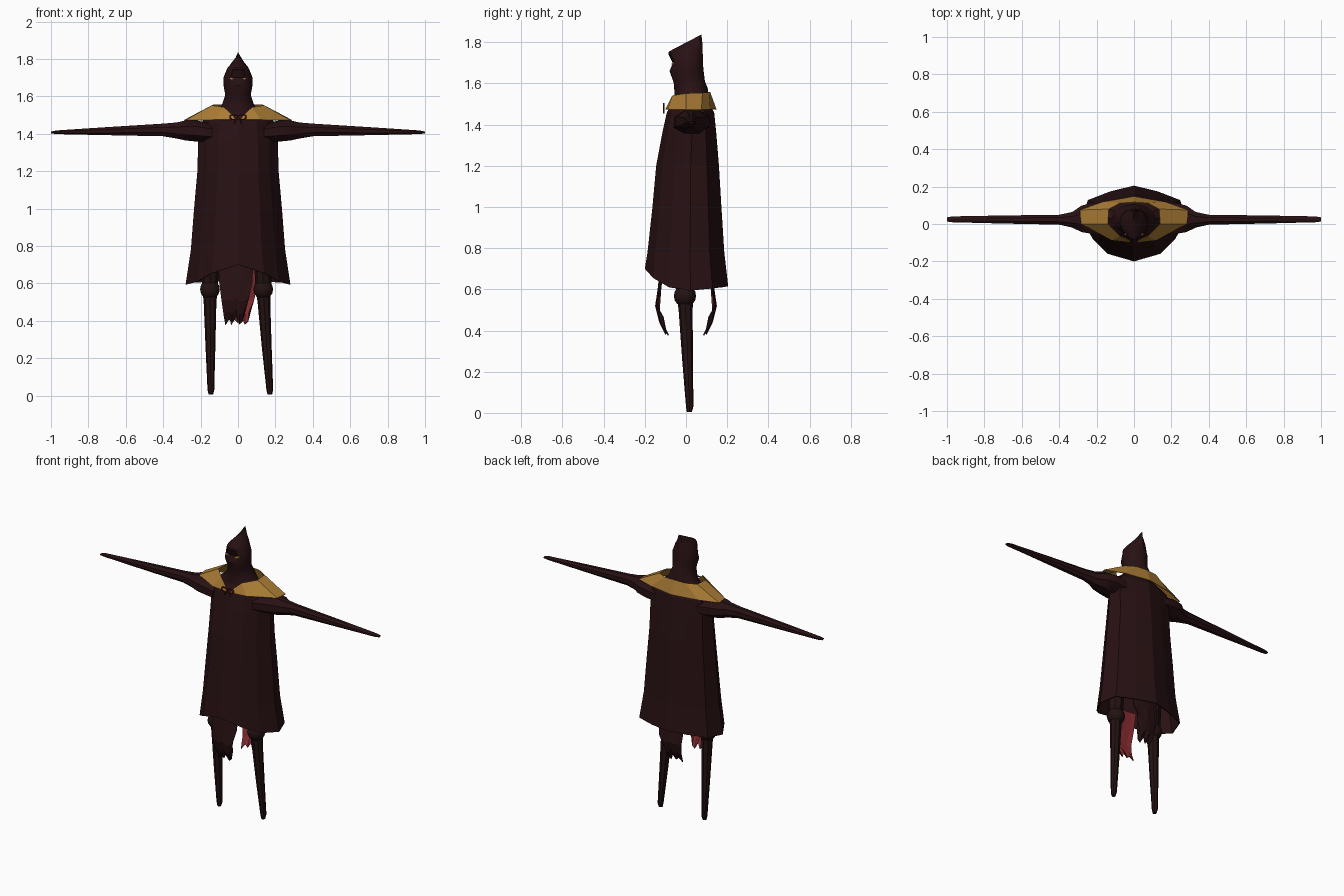
import bpy, bmesh, math
from mathutils import Vector

if "Cube" in bpy.data.objects:
    bpy.data.objects.remove(bpy.data.objects["Cube"])


def material(name, rgb):
    m = bpy.data.materials.new(name)
    m.use_nodes = True
    m.diffuse_color = (*rgb, 1)
    bsdf = next(n for n in m.node_tree.nodes if n.type == 'BSDF_PRINCIPLED')
    bsdf.inputs["Base Color"].default_value = (*rgb, 1)
    bsdf.inputs["Roughness"].default_value = 0.9
    return m


MAROON = material("dark maroon cloth", (0.021, 0.0055, 0.0065))
BROWN = material("dark brown wrap", (0.017, 0.006, 0.006))
GOLD = material("gold cloth", (0.40, 0.20, 0.035))
RED = material("red lining", (0.21, 0.022, 0.026))
CORD = material("cord red", (0.09, 0.008, 0.006))


def finish(name, bm, mats, smooth=False, recalc=True):
    if recalc:
        bmesh.ops.recalc_face_normals(bm, faces=bm.faces)
    me = bpy.data.meshes.new(name)
    bm.to_mesh(me)
    bm.free()
    for m in mats:
        me.materials.append(m)
    ob = bpy.data.objects.new(name, me)
    bpy.context.collection.objects.link(ob)
    if smooth:
        bpy.ops.object.select_all(action='DESELECT')
        ob.select_set(True)
        bpy.context.view_layer.objects.active = ob
        bpy.ops.object.shade_smooth_by_angle(angle=math.radians(35))
    return ob


def loft(name, rings, mat, smooth=False, cap_start=True, cap_end=True):
    """Skin a list of closed point rings."""
    bm = bmesh.new()
    loops = [[bm.verts.new(p) for p in ring] for ring in rings]
    n = len(loops[0])
    for a, b in zip(loops, loops[1:]):
        for i in range(n):
            j = (i + 1) % n
            bm.faces.new((a[i], a[j], b[j], b[i]))
    if cap_start:
        bm.faces.new(loops[0])
    if cap_end:
        bm.faces.new(loops[-1])
    return finish(name, bm, [mat], smooth)


def sheet(name, rows, mats, flip=False):
    """Open grid of points, rows running from bottom to top."""
    bm = bmesh.new()
    grid = [[bm.verts.new(p) for p in row] for row in rows]
    for a, b in zip(grid, grid[1:]):
        for i in range(len(a) - 1):
            quad = (a[i], a[i + 1], b[i + 1], b[i])
            bm.faces.new(quad[::-1] if flip else quad)
    return finish(name, bm, mats, recalc=False)


def thicken(ob, amount, inner_slot=0):
    mod = ob.modifiers.new("thickness", 'SOLIDIFY')
    mod.thickness = amount
    mod.offset = -1
    mod.material_offset = inner_slot


def oval(rx, y0, y1, z0, z1, n=12):
    """Level or tilted oval; y0/z0 at the front, y1/z1 at the back."""
    pts = []
    for i in range(n):
        a = math.tau * i / n
        t = (1 - math.cos(a)) / 2
        pts.append((rx * math.sin(a), y0 + (y1 - y0) * t, z0 + (z1 - z0) * t))
    return pts


# Robe: one faceted outline scaled through several heights, with an uneven hem
half = [(0, -1), (.5, -.8), (.78, -.42), (1, .1), (.88, .62), (.45, .85), (0, 1)]
hem = [.70, .655, .61, .595, .605, .61, .615]


def mirrored(seq):
    return list(seq) + list(seq)[-2:0:-1]


def robe_ring(z, rx, yf, yb):
    mid, ry = (yf + yb) / 2, (yb - yf) / 2
    right = [(x * rx, mid + y * ry) for x, y in half]
    left = [(-x, y) for x, y in right]
    pts = right + left[-2:0:-1]
    heights = mirrored(hem) if z is None else [z] * len(pts)
    return [(x, y, h) for (x, y), h in zip(pts, heights)]


robe = loft("robe", [robe_ring(*r) for r in [
    (None, .28, -.20, .205), (.78, .252, -.187, .186), (1.0, .235, -.163, .172),
    (1.2, .217, -.145, .16), (1.36, .213, -.115, .147), (1.46, .20, -.093, .137),
    (1.525, .115, -.05, .095)]], MAROON, cap_start=False)
thicken(robe, .006)

# Hood and neck: tilted ovals closing into a ridge that rises to a rear point
loft("hood", [oval(*r) for r in [
    (.125, -.062, .105, 1.49, 1.53), (.085, -.055, .108, 1.545, 1.57),
    (.068, -.06, .092, 1.605, 1.61), (.078, -.08, .085, 1.66, 1.665),
    (.077, -.064, .082, 1.70, 1.705), (.056, -.085, .081, 1.742, 1.765),
    (.033, -.085, .079, 1.752, 1.80), (.004, -.08, .075, 1.757, 1.838)]],
    MAROON, smooth=True)

# Shoulder mantle, open in a V at the throat
outer = [(.015, -.10, 1.475), (.12, -.088, 1.475), (.28, .0, 1.473),
         (.29, .075, 1.473), (.17, .118, 1.475), (0, .148, 1.475)]
inner = [(.025, -.088, 1.497), (.075, -.066, 1.542), (.14, .0, 1.552),
         (.135, .08, 1.555), (.075, .112, 1.558), (0, .117, 1.56)]


def both_sides(row):
    return row + [(-x, y, z) for x, y, z in row[-2::-1]]


mantle = sheet("shoulder_mantle", [both_sides(outer), both_sides(inner)], [GOLD])
thicken(mantle, .004)

# Sleeves and arms tapering straight out to the sides
arm = [(.14, 1.355, 1.455, -.06, .11), (.22, 1.357, 1.472, -.055, .115),
       (.28, 1.363, 1.472, -.045, .10), (.33, 1.374, 1.461, -.02, .065),
       (.40, 1.386, 1.455, -.004, .05), (.70, 1.392, 1.436, .002, .046),
       (.97, 1.398, 1.418, .009, .041), (1.0, 1.402, 1.412, .013, .036)]
for side, label in ((1, "left"), (-1, "right")):
    rings = []
    for x, z0, z1, y0, y1 in arm:
        ring = []
        for i in range(8):
            a = math.tau * (i + .5) / 8
            ring.append((side * x, (y0 + y1) / 2 + (y1 - y0) * .53 * math.cos(a),
                         (z0 + z1) / 2 + (z1 - z0) * .53 * math.sin(a)))
        rings.append(ring)
    loft(label + "_arm", rings, MAROON, smooth=True)

# Legs: thigh, round knee and tapering peg
for label, top, foot in (("left", .135, .17), ("right", -.15, -.145)):
    rings = []
    for z, r, t, y in [(.95, .06, 0, -.005), (.58, .042, 0, -.005), (.5, .034, .1, -.002),
                       (.25, .026, .55, .008), (.03, .018, 1, .018), (.005, .012, 1, .016)]:
        cx = top + (foot - top) * t
        rings.append([(x + cx, yy, zz) for x, yy, zz in oval(r, y - r, y + r, z, z, 8)])
    loft(label + "_leg", rings, BROWN, smooth=True)
    bm = bmesh.new()
    bmesh.ops.create_uvsphere(bm, u_segments=14, v_segments=8, radius=.054)
    bmesh.ops.translate(bm, verts=bm.verts, vec=(top, -.005, .568))
    finish(label + "_knee", bm, [BROWN], smooth=True)

# Ragged hanging cloths, front and back, with red inner faces
ragged = [.0, .03, .012, .045, .005, .02, .09]
for label, face, shift in (("front", -1, -.012), ("back", 1, .018)):
    rows = []
    for z, y, w in [(.375, .10, .055), (.43, .128, .065), (.5, .145, .075),
                    (.6, .138, .088), (.72, .125, .095)]:
        row = []
        for i, cut in enumerate(ragged):
            u = i / (len(ragged) - 1) * 2 - 1
            lift = cut * max(0, (.6 - z) / .225)
            row.append((shift + u * w, face * (y + lift * .25 - .012 * u * u), z + lift))
        rows.append(row)
    cloth = sheet(label + "_cloth", rows, [MAROON, RED], flip=face > 0)
    thicken(cloth, .006, inner_slot=1)

# Eyes: thin angled plates
for side, label in ((1, "left"), (-1, "right")):
    bm = bmesh.new()
    plate = [(.019, -.0715, 1.694), (.035, -.067, 1.690), (.051, -.056, 1.697),
             (.035, -.064, 1.701)]
    f = bm.faces.new([bm.verts.new((side * x, y, z)) for x, y, z in plate])
    ext = bmesh.ops.extrude_face_region(bm, geom=[f])
    bmesh.ops.translate(bm, vec=(0, .008, 0),
                        verts=[v for v in ext["geom"] if isinstance(v, bmesh.types.BMVert)])
    finish(label + "_eye", bm, [GOLD])

# Tied cord bow at the throat
curve = bpy.data.curves.new("throat_bow", 'CURVE')
curve.dimensions = '3D'
curve.bevel_depth = .004
curve.bevel_resolution = 1
curve.resolution_u = 4
curve.materials.append(CORD)
for s in (1, -1):
    loop = [(0, 1.488), (.025, 1.502), (.043, 1.49), (.025, 1.476)]
    tail = [(0, 1.486), (.012, 1.472), (.022, 1.455)]
    for pts, closed in ((loop, True), (tail, False)):
        sp = curve.splines.new('BEZIER')
        sp.bezier_points.add(len(pts) - 1)
        sp.use_cyclic_u = closed
        for bp, (x, z) in zip(sp.bezier_points, pts):
            bp.co = Vector((s * x, -.108, z))
            bp.handle_left_type = bp.handle_right_type = 'AUTO'
bow = bpy.data.objects.new("throat_bow", curve)
bpy.context.collection.objects.link(bow)
